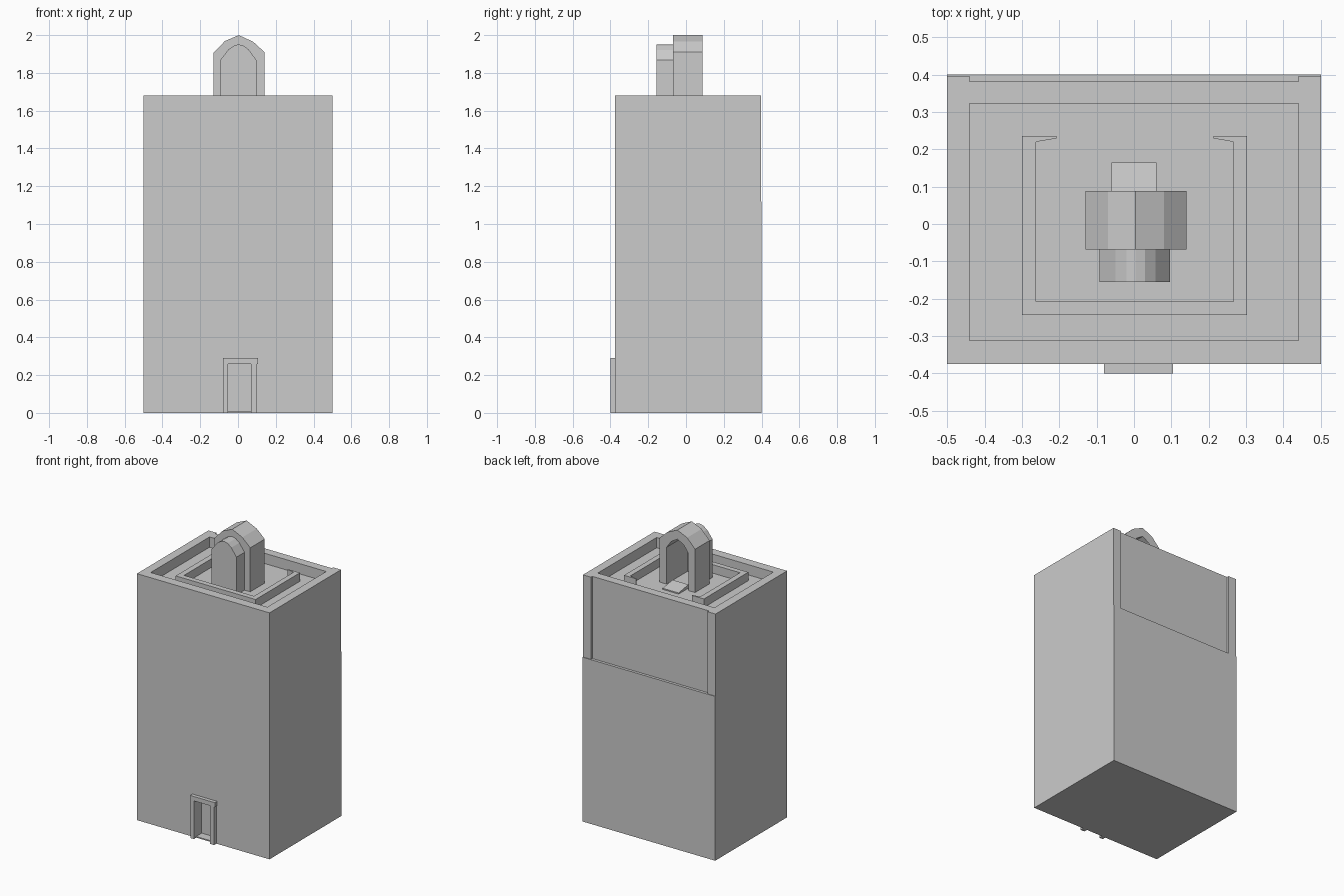
import bpy, bmesh
from mathutils import Vector

if "Cube" in bpy.data.objects:
    bpy.data.objects.remove(bpy.data.objects["Cube"])


def prism(name, pts, axis, a, b):
    """Extrude a 2D outline along 'y' (points are x,z) or 'z' (points are x,y)."""
    bm = bmesh.new()
    place = (lambda p: (p[0], a, p[1])) if axis == 'y' else (lambda p: (p[0], p[1], a))
    face = bm.faces.new([bm.verts.new(place(p)) for p in pts])
    res = bmesh.ops.extrude_face_region(bm, geom=[face])
    vec = Vector((0, b - a, 0)) if axis == 'y' else Vector((0, 0, b - a))
    bmesh.ops.translate(bm, vec=vec,
                        verts=[v for v in res['geom'] if isinstance(v, bmesh.types.BMVert)])
    bmesh.ops.recalc_face_normals(bm, faces=bm.faces[:])
    me = bpy.data.meshes.new(name)
    bm.to_mesh(me)
    bm.free()
    ob = bpy.data.objects.new(name, me)
    bpy.context.collection.objects.link(ob)
    return ob


def box(name, x0, x1, y0, y1, z0, z1):
    return prism(name, [(x0, y0), (x1, y0), (x1, y1), (x0, y1)], 'z', z0, z1)


def cut(ob, cutter):
    cutter.hide_render = True
    cutter.hide_viewport = True
    mod = ob.modifiers.new('cut', 'BOOLEAN')
    mod.operation = 'DIFFERENCE'
    mod.solver = 'EXACT'
    mod.object = cutter


FLOOR = 0.56
ROOF = 1.61

# Storeys
ground = box('ground_storey', -0.5, 0.5, -0.375, 0.4, 0, FLOOR)
box('middle_storey', -0.5, 0.5, -0.375, 0.4, FLOOR, 2 * FLOOR)

# Top storey with shallow recess between the rear corner strips
top = prism('top_storey', [(-0.5, -0.375), (0.5, -0.375), (0.5, 0.396), (0.44, 0.396),
                           (0.44, 0.381), (-0.44, 0.381), (-0.44, 0.396), (-0.5, 0.396)],
            'z', 2 * FLOOR, 3 * FLOOR)
cut(top, box('roof_cutter', -0.44, 0.44, -0.312, 0.322, ROOF, 1.8))

# Doorway and its frame
cut(ground, box('door_cutter', -0.053, 0.07, -0.5, -0.315, 0.008, 0.26))
box('door_jamb_left', -0.08, -0.053, -0.4, -0.37, 0, 0.26)
box('door_jamb_right', 0.07, 0.1, -0.4, -0.37, 0, 0.26)
box('door_lintel', -0.08, 0.105, -0.4, -0.37, 0.26, 0.29)

# Low roof kerb, open at the rear
prism('roof_kerb', [(-0.3, -0.243), (0.303, -0.243), (0.303, 0.235), (0.213, 0.235),
                    (0.213, 0.229), (0.266, 0.22), (0.266, -0.207), (-0.262, -0.207),
                    (-0.262, 0.22), (-0.208, 0.229), (-0.208, 0.235), (-0.3, 0.235)],
      'z', ROOF, 1.668)

# Stair house: large pointed arch, smaller arch in front, closing wall
large = [(-0.13, ROOF), (-0.13, 1.905), (-0.07, 1.968), (0.004, 2.0),
         (0.08, 1.965), (0.14, 1.91), (0.14, ROOF)]
small = [(-0.092, ROOF), (-0.092, 1.87), (-0.05, 1.925), (-0.02, 1.945), (0.004, 1.951),
         (0.03, 1.944), (0.058, 1.922), (0.097, 1.868), (0.097, ROOF)]
inner = [(0.086, ROOF), (0.086, 1.86), (0.05, 1.91), (0.004, 1.938),
         (-0.045, 1.912), (-0.08, 1.86), (-0.08, ROOF)]
prism('stair_house_arch', large + inner, 'y', -0.068, 0.088)
prism('stair_house_front', small + inner, 'y', -0.155, -0.066)
prism('stair_house_wall', small, 'y', -0.155, -0.14)

# Sloping door step behind the arch
step = box('roof_step', -0.06, 0.06, 0.06, 0.165, ROOF - 0.01, 1.618)
for v in step.data.vertices:
    if v.co.y < 0.1 and v.co.z > ROOF:
        v.co.z = 1.635
